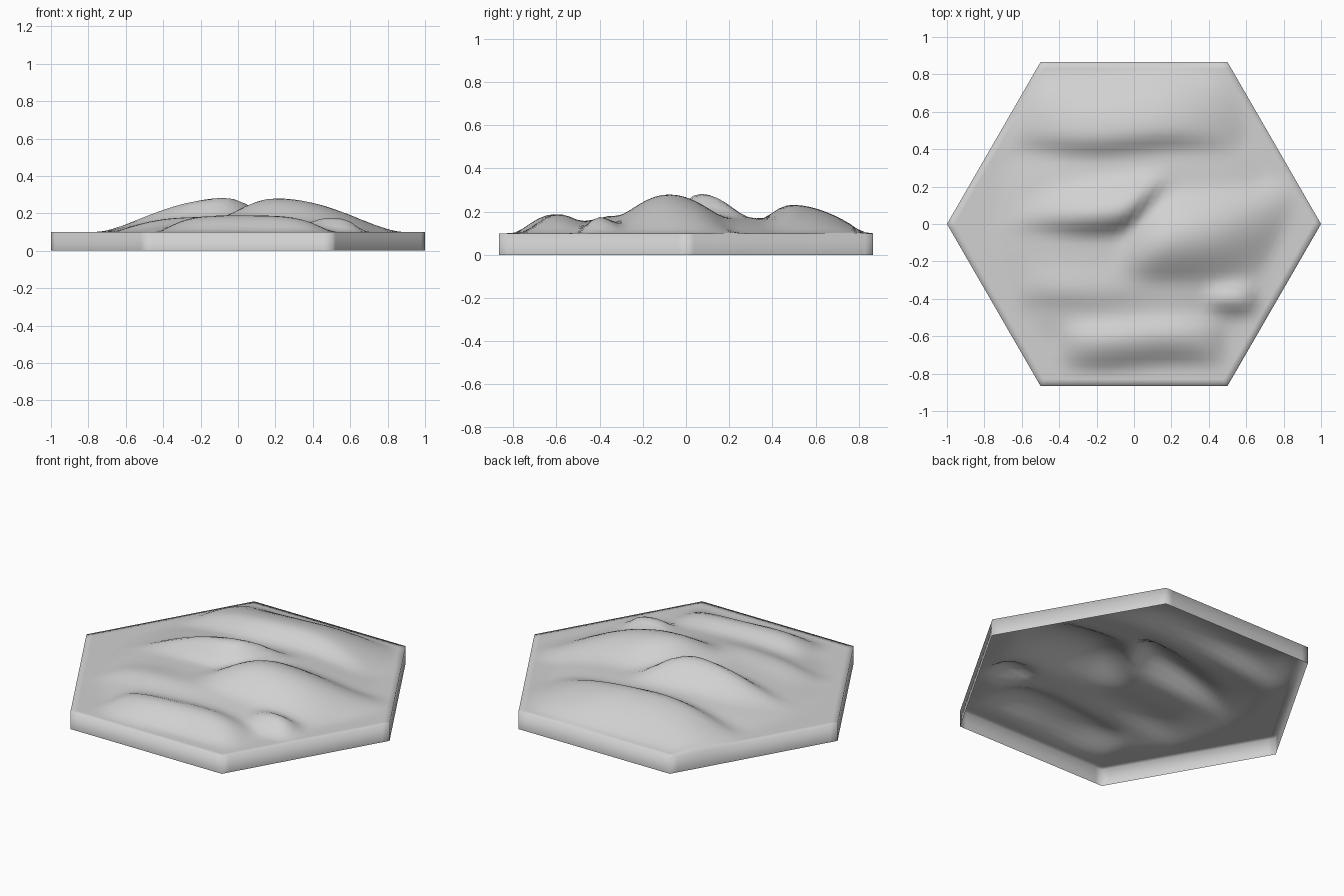
import bpy
import bmesh
from math import sin, cos, pi, sqrt, hypot

cube = bpy.data.objects.get("Cube")
if cube:
    bpy.data.objects.remove(cube)

WALL = 0.1

# Dunes: left end, summit x, right end, crest y, south reach, north reach,
# height, end bluntness, shear of the ends, crest waviness
DUNES = [
    (-0.68, -0.05, 0.60, 0.49, 0.15, 0.34, 0.132, 2.5, 0.0, 0.015),   # back
    (-0.66, -0.06, 0.12, 0.07, 0.15, 0.25, 0.185, 2.0, 0.8, 0.012),   # middle left
    (-0.12, 0.20, 0.78, -0.08, 0.29, 0.32, 0.180, 2.0, 0.45, 0.0),    # middle right
    (-0.66, -0.25, 0.38, -0.34, 0.13, 0.22, 0.072, 2.5, 0.0, 0.012),  # front left
    (-0.42, 0.02, 0.50, -0.60, 0.17, 0.14, 0.090, 4.0, 0.0, 0.015),   # front
    (0.35, 0.50, 0.67, -0.40, 0.09, 0.11, 0.080, 3.0, 0.0, 0.0),      # small
]


def bump(t, power):
    return max(0.0, 1 - abs(t) ** power) ** 1.2


def dune_height(x, y, dune):
    left, summit, right, crest, south, north, height, blunt, shear, wave = dune
    dy = y - crest - wave * sin(7 * x)
    dx = x - shear * dy - summit
    u = dx / (right - summit if dx > 0 else summit - left)
    v = dy / (north if dy > 0 else south)
    return height * bump(u, blunt) * bump(v, 2)


def ground(x, y):
    # Blend the dunes with a broad swell and fade them out at the rim
    swell = 0.076 * bump(hypot(x / 0.74, y / 0.78), 3)
    heights = [swell] + [dune_height(x, y, d) for d in DUNES]
    total = sum(h ** 4 for h in heights) ** 0.25
    rim = sqrt(3) / 2 - max(abs(y), abs(x) * sqrt(3) / 2 + abs(y) / 2)
    return WALL + total * min(1.0, max(0.0, rim / 0.1))


# Hexagonal top sheet, evenly divided
bm = bmesh.new()
center = bm.verts.new((0, 0, WALL))
corners = [bm.verts.new((cos(i * pi / 3), sin(i * pi / 3), WALL)) for i in range(6)]
for i in range(6):
    bm.faces.new((center, corners[i], corners[(i + 1) % 6]))
bmesh.ops.subdivide_edges(bm, edges=bm.edges[:], cuts=23, use_grid_fill=True)

# Raise the dunes and soften their feet
for v in bm.verts:
    v.co.z = ground(v.co.x, v.co.y)
inner = [v for v in bm.verts if not v.is_boundary]
bmesh.ops.smooth_vert(bm, verts=inner, factor=0.5, use_axis_z=True)

# Side walls, open underneath
rim_edges = [e for e in bm.edges if e.is_boundary]
skirt = bmesh.ops.extrude_edge_only(bm, edges=rim_edges)["geom"]
for v in skirt:
    if isinstance(v, bmesh.types.BMVert):
        v.co.z = 0

# Make every face look outward
bmesh.ops.recalc_face_normals(bm, faces=bm.faces[:])
bm.normal_update()
if sum(f.normal.z for f in bm.faces) < 0:
    bmesh.ops.reverse_faces(bm, faces=bm.faces[:])
for f in bm.faces:
    f.smooth = True

mesh = bpy.data.meshes.new("dune_tile")
bm.to_mesh(mesh)
bm.free()
tile = bpy.data.objects.new("dune_tile", mesh)
bpy.context.scene.collection.objects.link(tile)

# Plain pale grey
grey = bpy.data.materials.new("pale_grey")
grey.use_nodes = True
colour = (0.64, 0.64, 0.64, 1)
grey.diffuse_color = colour
grey.node_tree.nodes["Principled BSDF"].inputs["Base Color"].default_value = colour
mesh.materials.append(grey)
